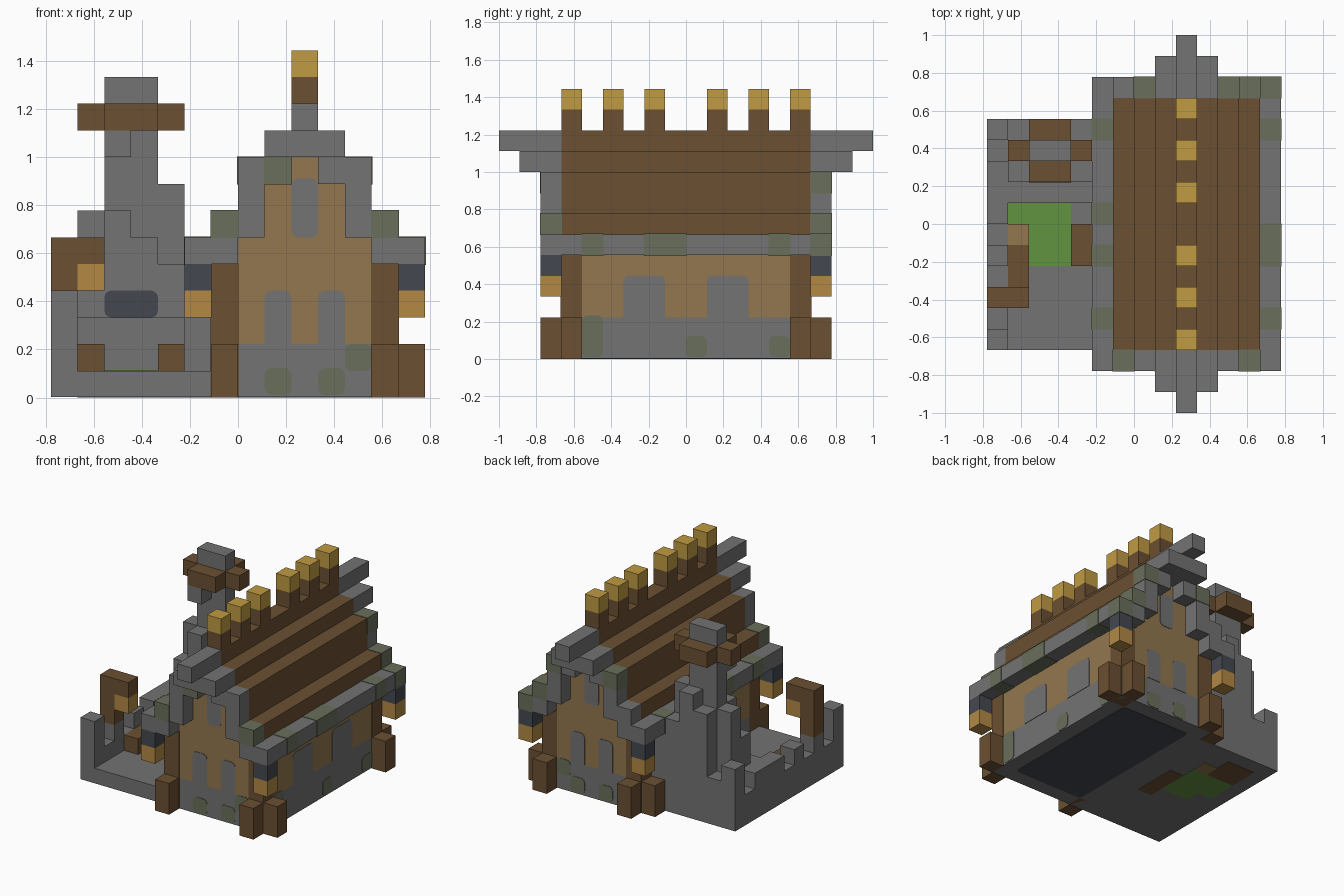
import bpy, bmesh
from mathutils import Vector

cube = bpy.data.objects.get("Cube")
if cube:
    bpy.data.objects.remove(cube, do_unlink=True)

U = 1 / 9      # size of one block
T = 0.03       # thickness of painted plates, in blocks


def material(name, rgb):
    lin = [((c / 255 + 0.055) / 1.055) ** 2.4 for c in rgb] + [1]
    m = bpy.data.materials.new(name)
    m.use_nodes = True
    m.diffuse_color = lin
    bsdf = m.node_tree.nodes["Principled BSDF"]
    bsdf.inputs["Base Color"].default_value = lin
    bsdf.inputs["Roughness"].default_value = 0.9
    return m


stone = material("stone grey", (115, 115, 115))
moss = material("mossy stone", (104, 111, 91))
wood = material("dark wood", (107, 80, 50))
plaster = material("tan plaster", (146, 119, 78))
gold = material("gold", (192, 155, 67))
amber = material("lantern amber", (178, 137, 68))
slate = material("dark slate", (68, 72, 80))
grass = material("grass green", (98, 147, 65))


def part(name, mat, boxes, round_axis=None):
    """Join boxes (x0, x1, y0, y1, z0, z1 in blocks); optionally round corners about one axis."""
    bm = bmesh.new()
    for x0, x1, y0, y1, z0, z1 in boxes:
        lo, hi = Vector((x0, y0, z0)) * U, Vector((x1, y1, z1)) * U
        for v in bmesh.ops.create_cube(bm, size=1)["verts"]:
            v.co = Vector([(a + b) / 2 + c * (b - a) for a, b, c in zip(lo, hi, v.co)])
    if round_axis is not None:
        edges = [e for e in bm.edges
                 if abs((e.verts[0].co - e.verts[1].co).normalized()[round_axis]) > 0.9]
        bmesh.ops.bevel(bm, geom=edges, offset=0.25 * U, segments=3, profile=0.5, affect="EDGES")
    mesh = bpy.data.meshes.new(name)
    bm.to_mesh(mesh)
    bm.free()
    mesh.materials.append(mat)
    ob = bpy.data.objects.new(name, mesh)
    bpy.context.collection.objects.link(ob)
    return ob


def cell(x, y, z, grow=0):
    return (x - grow, x + 1 + grow, y - grow, y + 1 + grow, z - grow, z + 1 + grow)


def flip_y(boxes):
    return boxes + [(a, b, -d, -c, e, f) for a, b, c, d, e, f in boxes]


# House body
part("stone_foundation", stone, [(-1, 6, -6, 6, T, 2)])
part("house_walls", plaster, [(-1, 6, -5, 5, 2, 5), (0, 5, -6, 6, 2, 6),
                              (1, 4, -6, 6, 6, 8), (2, 3, -6, 6, 8, 9)])
part("corner_posts", wood, flip_y([(x - T, x + 1 + T, -6 - T, -5, T, 5) for x in (-1, 5)]))
part("post_buttresses", wood, flip_y([(-1, 0, -7, -6, 0, 2), (5, 6, -7, -6, 0, 2),
                                      (6, 7, -6, -5, 0, 2)]) + [(-2, -1, 5, 6, 0, 2)])

# Windows, their square feet hidden by the foundation line
ends = [(x, x + 1, -6 - T, -6, 2, 4) for x in (1, 3)]
part("gable_windows", stone, flip_y(ends + [(2, 3, -6 - T, -6, 6, 8.2)]), 1)
part("gable_window_sills", stone, flip_y([(x, x + 1, -6 - T, -6, 2, 3) for x in (1, 3)]))
sides = [(-1 - T, -1), (6, 6 + T)]
part("side_windows", stone, flip_y([(a, b, -3, -1, 2, 4) for a, b in sides]), 0)
part("side_window_sills", stone, flip_y([(a, b, -3, -1, 2, 3) for a, b in sides]))

# Stepped roof: bottom and top of each course, from ridge to eaves
courses = [(9, 11), (8, 10), (6, 9), (5, 7)]
columns = [(2 + s * d, z0, z1) for d, (z0, z1) in enumerate(courses)
           for s in ((1, -1) if d else (1,))]
part("roof_planks", wood, [(x, x + 1, -6, 6, z0, z1) for x, z0, z1 in columns])
part("gable_frames", stone, flip_y([(x, x + 1, -7, -6, z0, z1) for x, z0, z1 in columns]))
part("eaves", stone, [(x, x + 1, -7, 7, 5, 6) for x in (-2, 6)])
part("ridge_overhangs", stone, flip_y([(1, 4, -8, -7, 9, 10), (2, 3, -9, -7, 10, 11)]))
crest = (-6, -4, -2, 1, 3, 5)
part("ridge_finials", wood, [cell(2, y, 11) for y in crest])
part("finial_caps", gold, [cell(2, y, 12) for y in crest])

# Hanging lanterns under the eaves corners
corners = [(x, y) for x in (-2, 6) for y in (-7, 6)]
part("lantern_tops", slate, [cell(x, y, 4) for x, y in corners])
part("lantern_lights", amber, [cell(x, y, 3) for x, y in corners])

# Moss patches
part("eaves_moss", moss, [cell(-2, y, 5, T) for y in (-5, -2, 0, 4)]
     + [cell(6, y, 5, T) for y in (-5, -2, -1, 4, 6)])
part("frame_moss", moss, [cell(x, -7, z, T) for x, z in ((-1, 6), (5, 6), (1, 8))]
     + [cell(x, 6, z, T) for x, z in ((0, 8), (4, 8), (5, 6))])
part("gable_moss", moss, flip_y([(1, 2, -6 - T, -6, 0.1, 1.1), (3, 4, -6 - T, -6, 0.1, 1.1),
                                 (4, 5, -6 - T, -6, 1, 2)]), 1)
part("side_moss", moss, [(6, 6 + T, y, y + 1, 0.1, z)
                         for y, z in ((-5, 2.1), (0, 1.1), (4, 1.1))], 0)

# Walled yard with ruined, uneven walls
part("yard_floor", stone, [(-7, -1, -6, 5, T, 1)])
part("grass_patch", grass, [(-6, -3, -2, 1, 1, 1 + T)])
outer = (4, 2, 3, 2, 3, 2, 3, 3, 3, 2, 4)
part("yard_side_wall", stone, [(-7, -6, y - 6, y - 5, 1, h) for y, h in enumerate(outer)])
part("yard_back_wall", stone, [(x - 6, x - 5, 4, 5, 1, h)
                               for x, h in enumerate((3, 7, 8, 6, 5))])

# Forge and chimney
part("forge_ledge", stone, [(-6, -2, 1, 2, 1, 3)])
part("forge_body", stone, [(-6, -2, 2, 4, 1, 5), (-5, -4, 2, 3, 5, 7), (-4, -3, 2, 3, 5, 6)])
part("forge_mouth", slate, [(-5, -3, 2 - T, 2, 3, 4)], 1)
part("chimney_stack", stone, [(-5, -3, 3, 4, 5, 12), (-3, -2, 3, 4, 5, 8), (-6, -5, 3, 4, 5, 7),
                              (-5, -4, 2, 3, 9, 10)])
part("chimney_collar", wood, [(-6, -5, 3, 4, 10, 11), (-3, -2, 3, 4, 10, 11),
                              (-5, -3, 2, 3, 10, 11), (-5, -3, 4, 5, 10, 11)])

# Yard furniture and lamp arm
part("bench", wood, [(-6, -5, -3, -1, 1, 2), (-3, -2, -2, 0, 1, 2)])
part("crate", plaster, [cell(-6, -1, 1)])
part("lamp_arm", wood, [(-7, -6, -4, -3, 3, 6), (-6, -5, -4, -3, 5, 6)])
part("lamp_light", amber, [cell(-6, -4, 4)])

# Underside patches
part("cellar_floor", slate, [(0, 5, -5, 5, 0, T)], 2)
part("grass_underside", grass, [(-5, -3, -1, 2, 0, T), (-6, -5, 0, 2, 0, T)])
part("timber_underside", wood, [(-3, -2, -2, 1, 0, T), (-6, -4, 2, 4, 0, T)])
part("hearth_underside", plaster, [(-4, -3, 2, 3, 0, T)])
